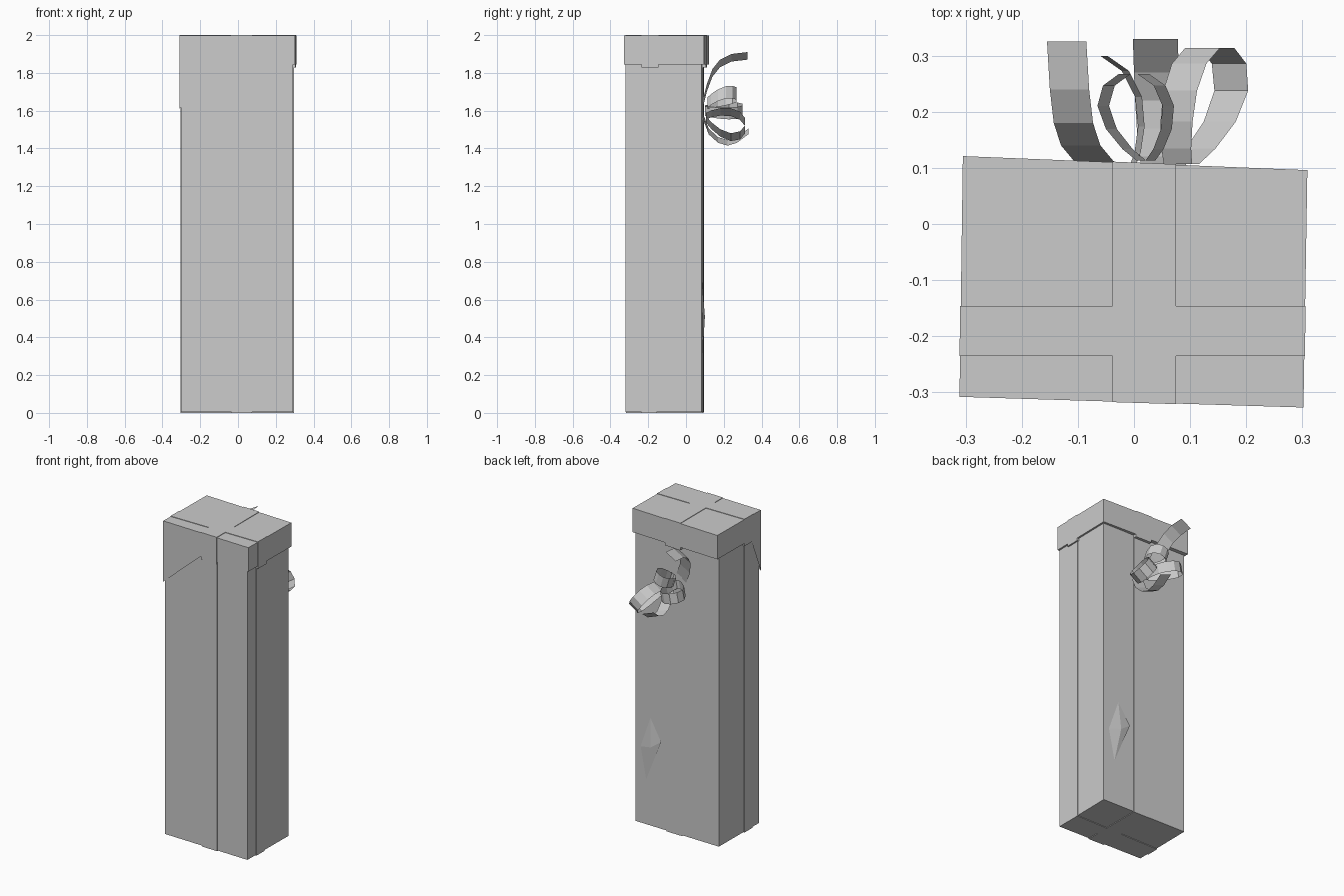
import bpy, math
from mathutils import Vector

if "Cube" in bpy.data.objects:
    bpy.data.objects.remove(bpy.data.objects["Cube"])


def mesh(name, verts, faces):
    me = bpy.data.meshes.new(name)
    me.from_pydata([tuple(v) for v in verts], [], faces)
    me.update()
    ob = bpy.data.objects.new(name, me)
    bpy.context.collection.objects.link(ob)
    return ob


def prism(name, c, z0, z1):
    """Upright block over a counter-clockwise outline."""
    n = len(c)
    verts = [(x, y, z) for z in (z0, z1) for x, y in c]
    faces = [tuple(reversed(range(n))), tuple(range(n, 2 * n))]
    faces += [(i, (i + 1) % n, n + (i + 1) % n, n + i) for i in range(n)]
    return mesh(name, verts, faces)


def edge_at(a, b, axis, value):
    """Point on line a-b where the given axis has this value."""
    t = (value - a[axis]) / (b[axis] - a[axis])
    return Vector(a).lerp(Vector(b), t)


def bands(name, c, x0, x1, y0, y1, z0, z1, e=0.003):
    """Two crossing ribbon bands, slightly proud of a four-sided block."""
    fl, fr, br, bl = c
    out = []
    for x, a, b, s in ((x0, fl, fr, -1), (x1, fl, fr, -1), (x1, bl, br, 1), (x0, bl, br, 1)):
        p = edge_at(a, b, 0, x)
        out.append((p.x, p.y + s * e))
    prism(name + "_lengthwise", out, z0, z1)
    out = []
    for y, a, b, s in ((y0, fl, bl, -1), (y0, fr, br, 1), (y1, fr, br, 1), (y1, fl, bl, -1)):
        p = edge_at(a, b, 1, y)
        out.append((p.x + s * e, p.y))
    prism(name + "_crosswise", out, z0, z1)


def strip(name, path, width, closed=False):
    """Flat ribbon swept along a path; width is one vector or one per point."""
    n = len(path)
    w = width if isinstance(width, list) else [width] * n
    verts = []
    for p, v in zip(path, w):
        verts += [Vector(p) - Vector(v) / 2, Vector(p) + Vector(v) / 2]
    m = n if closed else n - 1
    faces = [(2 * i, 2 * i + 1, 2 * ((i + 1) % n) + 1, 2 * ((i + 1) % n)) for i in range(m)]
    return mesh(name, verts, faces)


def bow_loop(name, centre, knot, d, r, ry, width, sides=12):
    """Ring of ribbon standing off the back, pinched towards the knot."""
    d = Vector((d[0], 0, d[1])).normalized()
    w = Vector((-d.z, 0, d.x)) * width
    pts, ws = [], []
    for i in range(sides):
        a = 2 * math.pi * (i + 0.5) / sides
        p = Vector(centre) + d * r * math.cos(a) + Vector((0, ry * math.sin(a), 0))
        t = ((1 - math.sin(a)) / 2) ** 2 * 0.55
        k = Vector((knot[0], p.y, knot[1]))
        pts.append(p.lerp(k, t))
        ws.append(w * (1 - 0.35 * t))
    return strip(name, pts, ws, True)


# box and lid, slightly crooked outlines
body_c = [(-0.302, -0.303), (0.291, -0.321), (0.297, 0.082), (-0.298, 0.095)]
lid_c = [(-0.311, -0.308), (0.302, -0.327), (0.309, 0.096), (-0.305, 0.121)]
prism("box_body", body_c, 0.004, 1.99)
prism("lid", lid_c, 1.845, 1.997)

# ribbons round the box and over the lid
bands("body_ribbon", body_c, -0.035, 0.075, -0.235, -0.155, 0.0, 1.9)
bands("lid_ribbon", lid_c, -0.038, 0.075, -0.235, -0.146, 1.828, 2.0, 0.001)

# torn wrapping flap hanging from the front left corner of the lid
mesh("corner_flap",
     [(-0.311, -0.309, 1.61), (-0.311, -0.309, 1.85), (-0.035, -0.3175, 1.85), (-0.309, -0.21, 1.85)],
     [(0, 2, 1), (0, 1, 3)])

# slightly raised diamond patch low on the back
mesh("back_patch",
     [(0.19, 0.086, 0.69), (0.11, 0.094, 0.56), (0.22, 0.087, 0.29), (0.26, 0.085, 0.49), (0.18, 0.1, 0.51)],
     [(0, 1, 4), (1, 2, 4), (2, 3, 4), (3, 0, 4)])

# bow loops
knot = (0.04, 1.6)
bow_loop("bow_loop_right", (0.135, 0.21, 1.52), knot, (0.55, -0.8), 0.09, 0.107, 0.075)
bow_loop("bow_loop_middle", (0.0, 0.19, 1.685), knot, (0.95, 0.3), 0.068, 0.08, 0.07)
bow_loop("bow_loop_left", (-0.075, 0.2, 1.6), knot, (-1, 0.2), 0.085, 0.103, 0.065)

# loose ribbon tails
strip("bow_tail_upper",
      [(-0.03, 0.09, 1.64), (-0.07, 0.11, 1.72), (-0.095, 0.14, 1.80), (-0.108, 0.18, 1.85),
       (-0.115, 0.24, 1.88), (-0.12, 0.325, 1.89)], (0.07, 0, 0.04))
strip("bow_tail_lower",
      [(0.055, 0.09, 1.57), (0.05, 0.12, 1.49), (0.045, 0.17, 1.445), (0.042, 0.22, 1.43),
       (0.04, 0.27, 1.445), (0.038, 0.33, 1.49)], (0.08, 0, -0.03))
